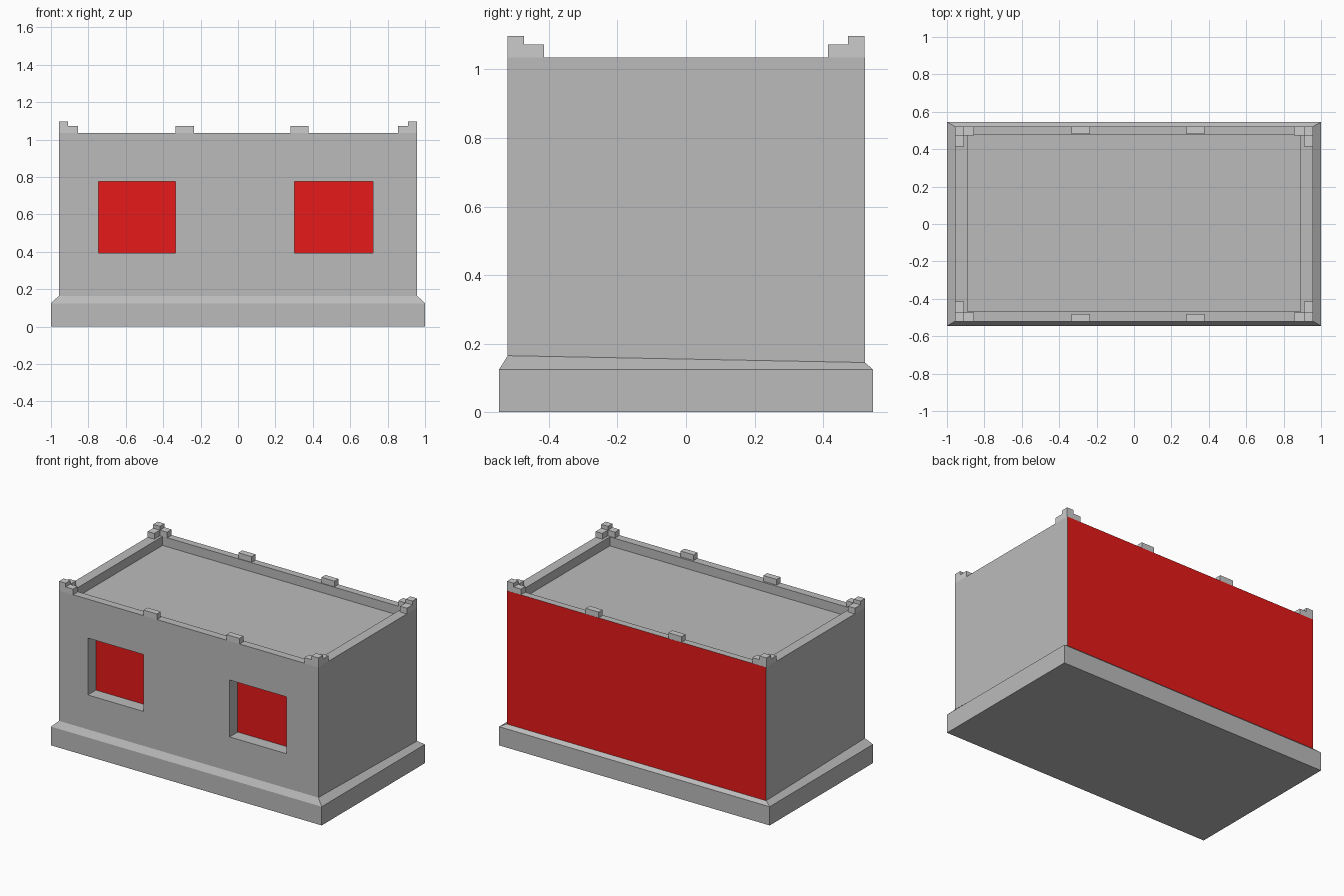
import bpy, bmesh

if "Cube" in bpy.data.objects:
    bpy.data.objects.remove(bpy.data.objects["Cube"])

red = bpy.data.materials.new("red")
red.diffuse_color = (0.8, 0.01, 0.01, 1)
red.use_nodes = True
red.node_tree.nodes["Principled BSDF"].inputs["Base Color"].default_value = red.diffuse_color
grey = bpy.data.materials.new("grey")
grey.diffuse_color = (0.5, 0.5, 0.5, 1)
grey.use_nodes = True
grey.node_tree.nodes["Principled BSDF"].inputs["Base Color"].default_value = grey.diffuse_color


def finish(name, bm, mats=()):
    bmesh.ops.recalc_face_normals(bm, faces=bm.faces)
    me = bpy.data.meshes.new(name)
    bm.to_mesh(me)
    bm.free()
    for m in mats:
        me.materials.append(m)
    ob = bpy.data.objects.new(name, me)
    bpy.context.collection.objects.link(ob)
    return ob


def box(name, x0, x1, y0, y1, z0, z1, mats=()):
    bm = bmesh.new()
    bmesh.ops.create_cube(bm, size=1)
    for v in bm.verts:
        v.co = ((x0 + x1) / 2 + v.co.x * (x1 - x0),
                (y0 + y1) / 2 + v.co.y * (y1 - y0),
                (z0 + z1) / 2 + v.co.z * (z1 - z0))
    return finish(name, bm, mats)


# Building shell: rectangular rings (half x, y front, y back, z front, z back)
rings = [
    (1.0, -0.545, 0.545, 0.0, 0.0),        # plinth bottom
    (1.0, -0.545, 0.545, 0.125, 0.125),    # plinth top edge
    (0.958, -0.52, 0.522, 0.165, 0.145),   # sloped ledge meets wall
    (0.958, -0.52, 0.522, 1.035, 1.035),   # parapet outer edge
    (0.89, -0.467, 0.475, 1.035, 1.035),   # parapet inner edge
    (0.89, -0.467, 0.475, 0.975, 0.975),   # sunken roof
]
bm = bmesh.new()
loops = []
for hx, yf, yb, zf, zb in rings:
    loops.append([bm.verts.new(p) for p in
                  ((-hx, yf, zf), (hx, yf, zf), (hx, yb, zb), (-hx, yb, zb))])
for k, (a, b) in enumerate(zip(loops, loops[1:])):
    for i in range(4):
        j = (i + 1) % 4
        f = bm.faces.new((a[i], a[j], b[j], b[i]))
        if k == 2 and i == 2:              # back wall is red
            f.material_index = 1
bm.faces.new(loops[0])
bm.faces.new(loops[-1])
shell = finish("building_shell", bm, (grey, red))

# Windows: recess cut in the front wall with a red pane at its back
for side, x0, x1 in (("left", -0.745, -0.333), ("right", 0.302, 0.722)):
    cutter = box(side + "_window_cutter", x0, x1, -0.6, -0.42, 0.395, 0.775, (grey,))
    cutter.hide_render = True
    cutter.hide_viewport = True
    cutter.display_type = 'WIRE'
    mod = shell.modifiers.new(side + "_window", 'BOOLEAN')
    mod.operation = 'DIFFERENCE'
    mod.solver = 'EXACT'
    mod.object = cutter
    box(side + "_window_pane", x0, x1, -0.435, -0.42, 0.395, 0.775, (red,))

# Parapet blocks: stepped corners and two small blocks on each long side
z = 1.035
for yn, sy in (("front", -1), ("back", 1)):
    def ys(a, b):
        return sorted((sy * a, sy * b))
    for xn, sx in (("left", -1), ("right", 1)):
        def xs(a, b):
            return sorted((sx * a, sx * b))
        tag = yn + "_" + xn
        box(tag + "_corner_block", *xs(0.908, 0.958), *ys(0.473, 0.521), z, 1.098)
        box(tag + "_long_step", *xs(0.855, 0.908), *ys(0.473, 0.521), z, 1.073)
        box(tag + "_short_step", *xs(0.908, 0.958), *ys(0.414, 0.473), z, 1.073)
    for xn, x0, x1 in (("left", -0.333, -0.235), ("right", 0.28, 0.376)):
        box(yn + "_" + xn + "_middle_block", x0, x1, *ys(0.48, 0.521), z, 1.073)
